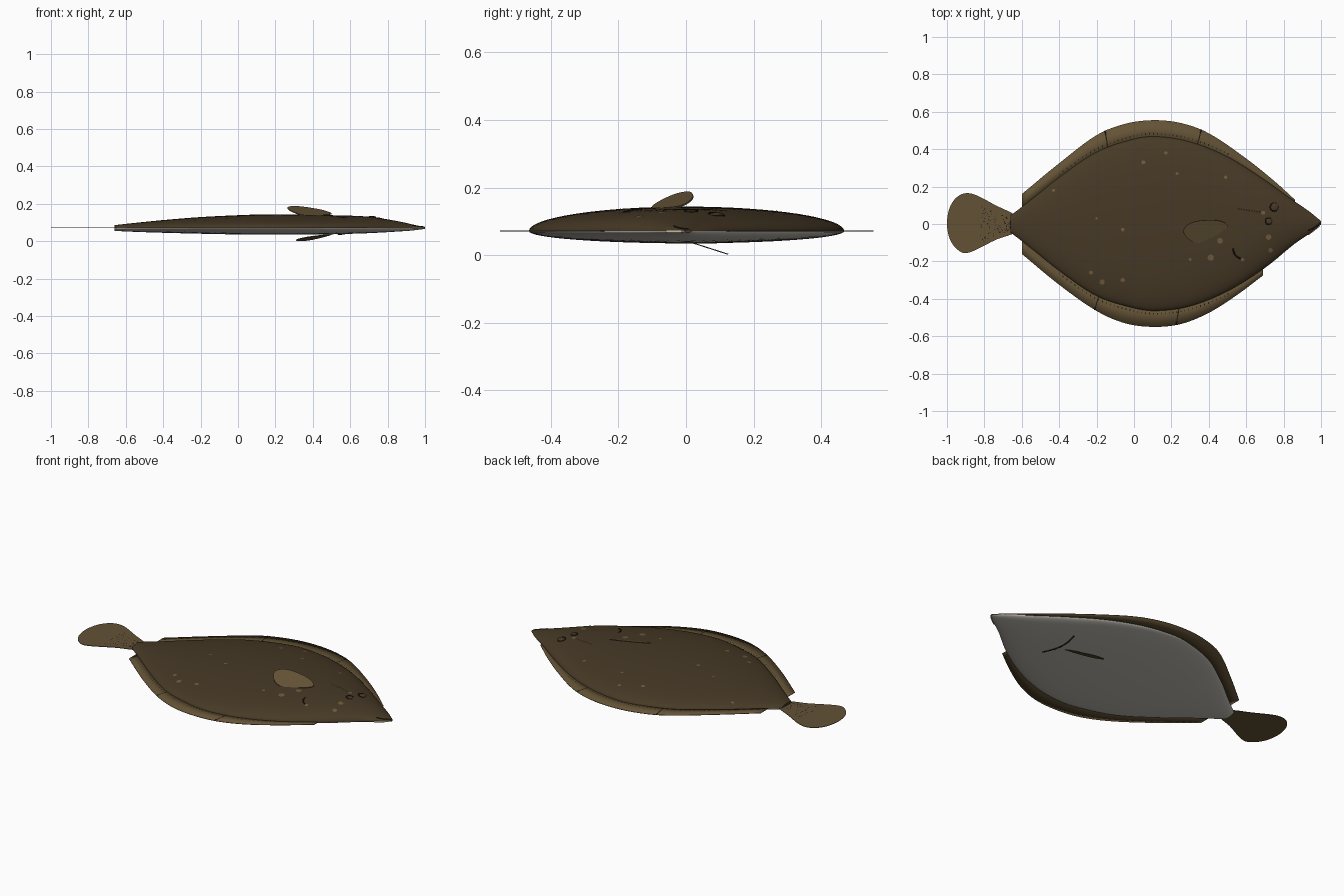
import bpy, bmesh, math, random
from mathutils import Vector

random.seed(4)
if bpy.data.objects.get("Cube"):
    bpy.data.objects.remove(bpy.data.objects["Cube"])

MID = 0.071


def material(name, r, g, b):
    m = bpy.data.materials.new(name)
    m.use_nodes = True
    m.diffuse_color = (r, g, b, 1)
    m.node_tree.nodes["Principled BSDF"].inputs["Base Color"].default_value = (r, g, b, 1)
    return m


skin = material("brown skin", 0.062, 0.041, 0.019)
belly = material("pale belly", 0.54, 0.52, 0.46)
fin_tan = material("fin tan", 0.125, 0.085, 0.036)
dark = material("dark marking", 0.016, 0.011, 0.006)
spot_tan = material("spot tan", 0.16, 0.105, 0.05)
cream = material("cream lip", 0.6, 0.55, 0.42)


def finish(name, bm, mats, smooth=True):
    bmesh.ops.recalc_face_normals(bm, faces=bm.faces)
    mesh = bpy.data.meshes.new(name)
    bm.to_mesh(mesh)
    bm.free()
    ob = bpy.data.objects.new(name, mesh)
    bpy.context.collection.objects.link(ob)
    for m in mats:
        mesh.materials.append(m)
    if smooth:
        bpy.ops.object.select_all(action="DESELECT")
        ob.select_set(True)
        bpy.context.view_layer.objects.active = ob
        bpy.ops.object.shade_smooth_by_angle(angle=math.radians(40))
    return ob


def hermite(rows, x, col):
    """Smooth interpolation of one column of a table keyed by x."""
    n = len(rows)
    i = max(k for k in range(n - 1) if rows[k][0] <= x or k == 0)

    def slope(k):
        a, b = rows[max(k - 1, 0)], rows[min(k + 1, n - 1)]
        return (b[col] - a[col]) / (b[0] - a[0])
    p, q = rows[i], rows[i + 1]
    h = q[0] - p[0]
    t = min(max((x - p[0]) / h, 0), 1)
    s = t * t * (3 - 2 * t)
    return (p[col] * (1 - s) + q[col] * s
            + h * t * (1 - t) * ((1 - t) * slope(i) - t * slope(i + 1)))


# Body profile: x, dorsal edge, ventral edge, top, bottom
BODY = [(-.66, .045, -.045, .086, .055), (-.55, .13, -.13, .098, .05),
        (-.4, .25, -.25, .113, .045), (-.2, .385, -.385, .129, .04),
        (0, .455, -.45, .139, .036), (.12, .468, -.465, .143, .035),
        (.3, .44, -.44, .143, .035), (.5, .36, -.36, .139, .037),
        (.7, .235, -.235, .131, .043), (.86, .12, -.105, .106, .052),
        (.94, .065, -.05, .088, .058), (1, .015, -.003, .075, .066)]


def edge(x, side):
    return hermite(BODY, x, 1 if side > 0 else 2)


def surface(x, y, up=1):
    d, v = edge(x, 1), edge(x, -1)
    t = min(abs((y - (d + v) / 2) / ((d - v) / 2)), 1)
    return MID + (hermite(BODY, x, 3 if up > 0 else 4) - MID) * math.sqrt(1 - t * t)


# Body: lofted lens sections, dark above and pale below
bm = bmesh.new()
rings, SEG, STEPS = [], 64, 70
for i in range(STEPS + 1):
    x = -.66 + 1.66 * i / STEPS
    d, v = edge(x, 1), edge(x, -1)
    ring = []
    for k in range(SEG):
        a = math.tau * k / SEG
        height = hermite(BODY, x, 3 if k < SEG / 2 else 4) - MID
        ring.append(bm.verts.new((x, (d + v) / 2 + (d - v) / 2 * math.cos(a),
                                  MID + abs(math.sin(a)) * height)))
    rings.append(ring)
for r, s in zip(rings, rings[1:]):
    for k in range(SEG):
        j = (k + 1) % SEG
        bm.faces.new((r[k], r[j], s[j], s[k])).material_index = int(k >= SEG / 2)
bm.faces.new(rings[0])
bm.faces.new(rings[-1])
finish("body", bm, [skin, belly])


def plate(name, points, mat, thick=.003):
    """Thin solid sheet from a closed outline."""
    bm = bmesh.new()
    bm.faces.new([bm.verts.new(p) for p in points])
    ob = finish(name, bm, [mat], False)
    mod = ob.modifiers.new("thickness", "SOLIDIFY")
    mod.thickness, mod.offset = thick, 0
    return ob


def rounded(points, steps=6):
    """Closed smooth loop through the points."""
    p = [Vector(q) for q in points]
    n, out = len(p), []
    for i in range(n):
        a, b, c, d = p[i - 1], p[i], p[(i + 1) % n], p[(i + 2) % n]
        for k in range(steps):
            t = k / steps
            out.append(b + (c - a) * t / 2 + (2 * a - 5 * b + 4 * c - d) * t * t / 2
                       + (3 * b - a - 3 * c + d) * t ** 3 / 2)
    return out


# Long edge fins: outer outline as x, y
DORSAL = [(-.6, .16), (-.4, .325), (-.2, .475), (-.05, .535), (.1, .555),
          (.25, .54), (.4, .485), (.6, .35), (.75, .23), (.86, .13)]
VENTRAL = [(-.6, -.16), (-.4, -.325), (-.2, -.465), (-.05, -.53), (.1, -.55),
           (.25, -.535), (.4, -.475), (.55, -.38), (.69, -.275)]
for name, rim, side in (("dorsal_fin", DORSAL, 1), ("anal_fin", VENTRAL, -1)):
    bm = bmesh.new()
    pairs = []
    for i in range(49):
        x = rim[0][0] + (rim[-1][0] - rim[0][0]) * i / 48
        pairs.append([bm.verts.new((x, y, MID))
                      for y in (edge(x, side) * .93, hermite(rim, x, 1))])
    for (a, b), (c, d) in zip(pairs, pairs[1:]):
        bm.faces.new((a, b, d, c))
    ob = finish(name, bm, [fin_tan])
    mod = ob.modifiers.new("thickness", "SOLIDIFY")
    mod.thickness, mod.offset = .003, 0

# Tail fin
tail = [(-.63, .04), (-.74, .1), (-.86, .16), (-.93, .155), (-.98, .1), (-1, .01),
        (-.985, -.08), (-.94, -.14), (-.88, -.152), (-.74, -.085), (-.63, -.04)]
plate("tail_fin", [(max(p.x, -1), p.y, MID) for p in rounded(tail)], fin_tan)

# Side fins: tilted leaves above and below
upper = [(.5, -.01), (.44, .02), (.32, .012), (.265, -.03), (.29, -.08), (.35, -.1), (.44, -.06)]
plate("upper_side_fin", [(p.x, p.y, .143 + .173 * (.5 - p.x) + .368 * (p.y + .02))
                         for p in rounded(upper)], fin_tan, .004)
lower = [(.5, .02), (.42, .09), (.36, .122), (.31, .118), (.34, .08), (.41, .045)]
plate("lower_side_fin", [(p.x, p.y, .036 - .32 * (p.y - .02)) for p in rounded(lower)],
      fin_tan, .003)


def line(name, points, mat, radius=.004):
    """Round tube along a path."""
    cu = bpy.data.curves.new(name, "CURVE")
    cu.dimensions, cu.bevel_depth, cu.bevel_resolution = "3D", radius, 2
    sp = cu.splines.new("POLY")
    sp.points.add(len(points) - 1)
    for q, p in zip(sp.points, points):
        q.co = (*p, 1)
    cu.materials.append(mat)
    ob = bpy.data.objects.new(name, cu)
    bpy.context.collection.objects.link(ob)


def arc(a, b, bulge, up=1, n=12):
    """Bowed path lying on the body surface."""
    a, b = Vector(a), Vector(b)
    side = Vector((b.y - a.y, a.x - b.x)).normalized()
    pts = [a.lerp(b, k / n) + side * bulge * math.sin(math.pi * k / n) for k in range(n + 1)]
    return [(p.x, p.y, surface(p.x, p.y, up)) for p in pts]


# Gill slits and mouth
line("upper_gill_slit", arc((.53, -.13), (.57, -.185), .012), dark)
line("lower_gill_slit", arc((.57, -.08), (.55, .16), -.025, -1), dark)
line("mouth_line", arc((.93, -.035), (.995, .005), .004), dark, .003)
line("lip", [(x, edge(x, -1), MID - .002) for x in (.93, .95, .97, .99)], cream)


def dots(name, items, mat, height, sides=10):
    """Flat discs (x, y, radius) laid at a height rule."""
    bm = bmesh.new()
    for x, y, r in items:
        ring = [(x + r * math.cos(math.tau * k / sides), y + r * math.sin(math.tau * k / sides))
                for k in range(sides)]
        bm.faces.new([bm.verts.new((u, v, height(u, v))) for u, v in ring])
    return finish(name, bm, [mat], False)


def on_skin(x, y):
    return surface(x, y) + .0015


# Pale spots and lateral line dots
spots = [(.05, .33, .011), (.17, .38, .009), (.23, .27, .008), (.49, .25, .009),
         (-.43, .18, .008), (-.2, .03, .007), (-.06, -.03, .01), (-.23, -.26, .011),
         (-.17, -.31, .014), (-.06, -.3, .012), (.41, -.18, .017), (.46, -.09, .015),
         (.3, -.19, .008), (.58, -.19, .01), (.72, -.07, .015), (.69, .06, .011), (.73, -.14, .012)]
dots("skin_spots", spots, spot_tan, on_skin)
dots("lateral_line", [(.56 + .014 * k, .08 - .002 * k, .005) for k in range(9)], dark, on_skin, 6)

# Eyes: low domes with dark rims
for name, x, y, r in (("left_eye", .75, .09, .022), ("right_eye", .72, .015, .018)):
    bm = bmesh.new()
    bmesh.ops.create_uvsphere(bm, u_segments=20, v_segments=10, radius=r)
    for v in bm.verts:
        v.co = Vector((x, y, surface(x, y))) + Vector((v.co.x, v.co.y, v.co.z * .3))
    finish(name, bm, [skin])
    ring = [(x + r * math.cos(a / 3), y + r * math.sin(a / 3)) for a in range(3, 17)]
    line(name + "_rim", [(u, v, surface(u, v) + .001) for u, v in ring], dark, .003)

# Speckles at the tail root
speckles = []
for k in range(90):
    x = -.66 - .16 * random.random() ** 1.4
    speckles.append((x, random.uniform(-1, 1) * (.03 - (x + .66) * .45), .003))
dots("tail_speckles", speckles, dark, lambda x, y: MID + .0025, 5)

# Ray ticks along the body edge and cross bars on the fins
bm = bmesh.new()


def bar(x, y0, y1, lean, width):
    corners = ((x - width, y0), (x + width, y0), (x + lean + width, y1), (x + lean - width, y1))
    bm.faces.new([bm.verts.new((u, v, MID + .0025)) for u, v in corners])


for side in (1, -1):
    for k in range(44):
        x = -.4 + .021 * k
        bar(x, edge(x, side) + side * .01, edge(x, side) + side * .02, 0, .002)
for x, rim, side, lean in ((-.14, DORSAL, 1, -.015), (.34, DORSAL, 1, .02),
                           (-.19, VENTRAL, -1, -.02), (.24, VENTRAL, -1, -.015)):
    bar(x, edge(x, side), hermite(rim, x + lean, 1), lean, .003)
finish("fin_markings", bm, [dark], False)
